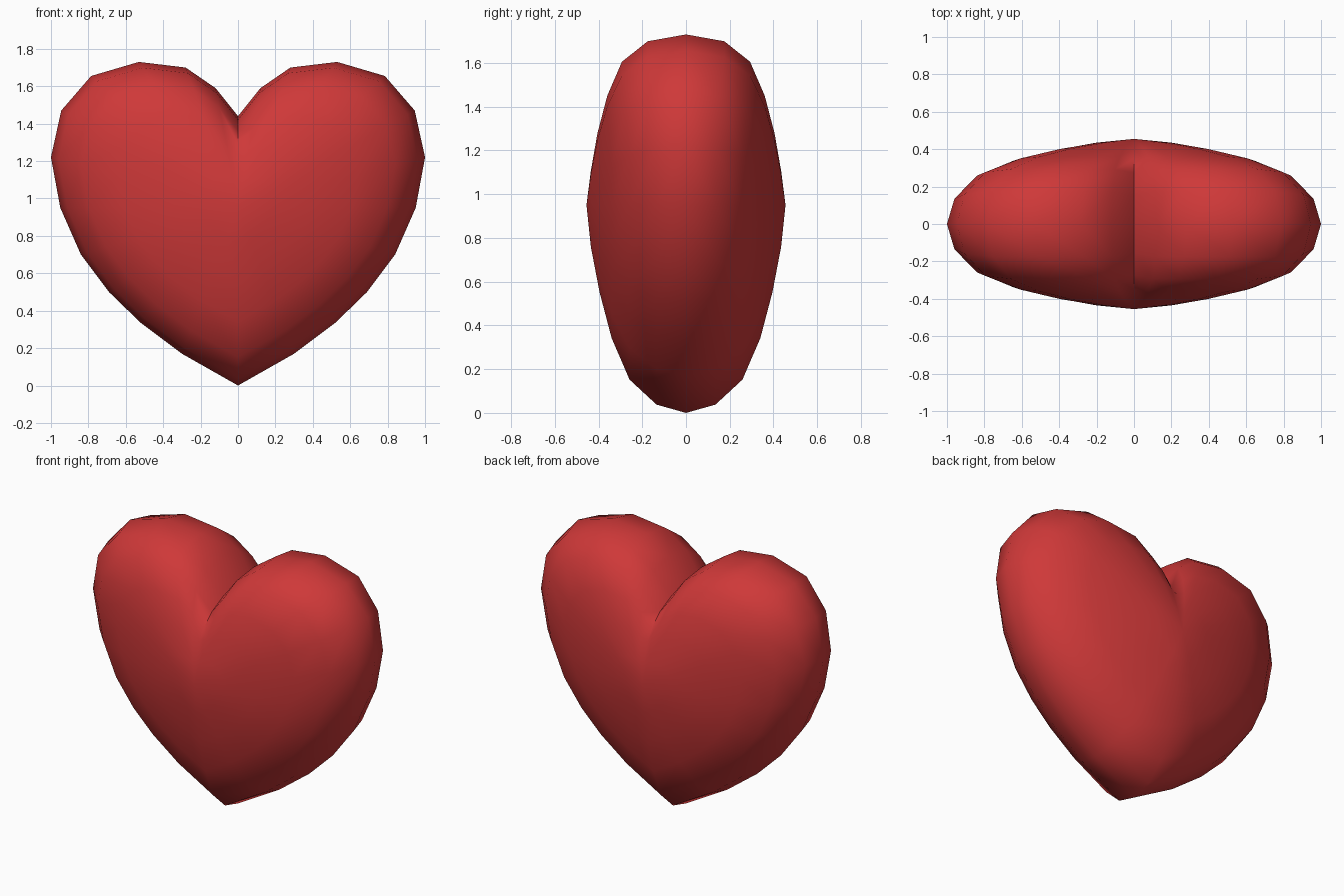
import bpy, bmesh, math

if "Cube" in bpy.data.objects:
    bpy.data.objects.remove(bpy.data.objects["Cube"])

# Right half of the heart outline (x, z), from the notch down to the tip
HALF = [(0, 1.44), (.12, 1.59), (.28, 1.70), (.53, 1.73), (.785, 1.655), (.945, 1.47),
        (1.0, 1.22), (.95, .95), (.84, .70), (.69, .50), (.52, .335), (.30, .17), (0, .0)]
# Rings: scale towards the centre, half depth, extra depth at the top, notch fill
RINGS = [(.96, .135, .04, 0), (.84, .258, .035, 0), (.64, .34, .02, .2),
         (.42, .395, .01, .7), (.20, .435, 0, 1)]
CZ, PEAK = .95, .455

outline = HALF + [(-x, z) for x, z in HALF[-2:0:-1]]
fill_goal = {0: 1.66, .12: 1.67, .28: 1.70}   # outline height once the notch is filled


def ring_points(scale, depth, extra, fill, side):
    pts = []
    for x, z in outline:
        goal = fill_goal.get(abs(x), z) if z > 1 else z
        zz = z + (goal - z) * fill
        up = max(0, min(1, (z - 1.3) / .3))
        pts.append((x * scale, side * (depth + extra * up), CZ + (zz - CZ) * scale))
    return pts


# Heart body: concentric rings domed to the front and to the back
bm = bmesh.new()
rim = [bm.verts.new((x, 0, z)) for x, z in outline]
n = len(rim)
for side in (-1, 1):
    prev = rim
    for r in RINGS:
        cur = [bm.verts.new(p) for p in ring_points(*r, side)]
        for i in range(n):
            j = (i + 1) % n
            bm.faces.new((prev[i], prev[j], cur[j], cur[i]))
        prev = cur
    top = bm.verts.new((0, side * PEAK, CZ))
    for i in range(n):
        bm.faces.new((prev[i], prev[(i + 1) % n], top))
bmesh.ops.recalc_face_normals(bm, faces=bm.faces)

mesh = bpy.data.meshes.new("heart")
bm.to_mesh(mesh)
bm.free()
heart = bpy.data.objects.new("heart", mesh)
bpy.context.collection.objects.link(heart)

# Single red colour
red = bpy.data.materials.new("red")
red.diffuse_color = (.62, .04, .04, 1)
red.use_nodes = True
red.node_tree.nodes["Principled BSDF"].inputs["Base Color"].default_value = red.diffuse_color
mesh.materials.append(red)

# Smooth shading with a sharp notch
bpy.context.view_layer.objects.active = heart
heart.select_set(True)
bpy.ops.object.shade_smooth_by_angle(angle=math.radians(60))
